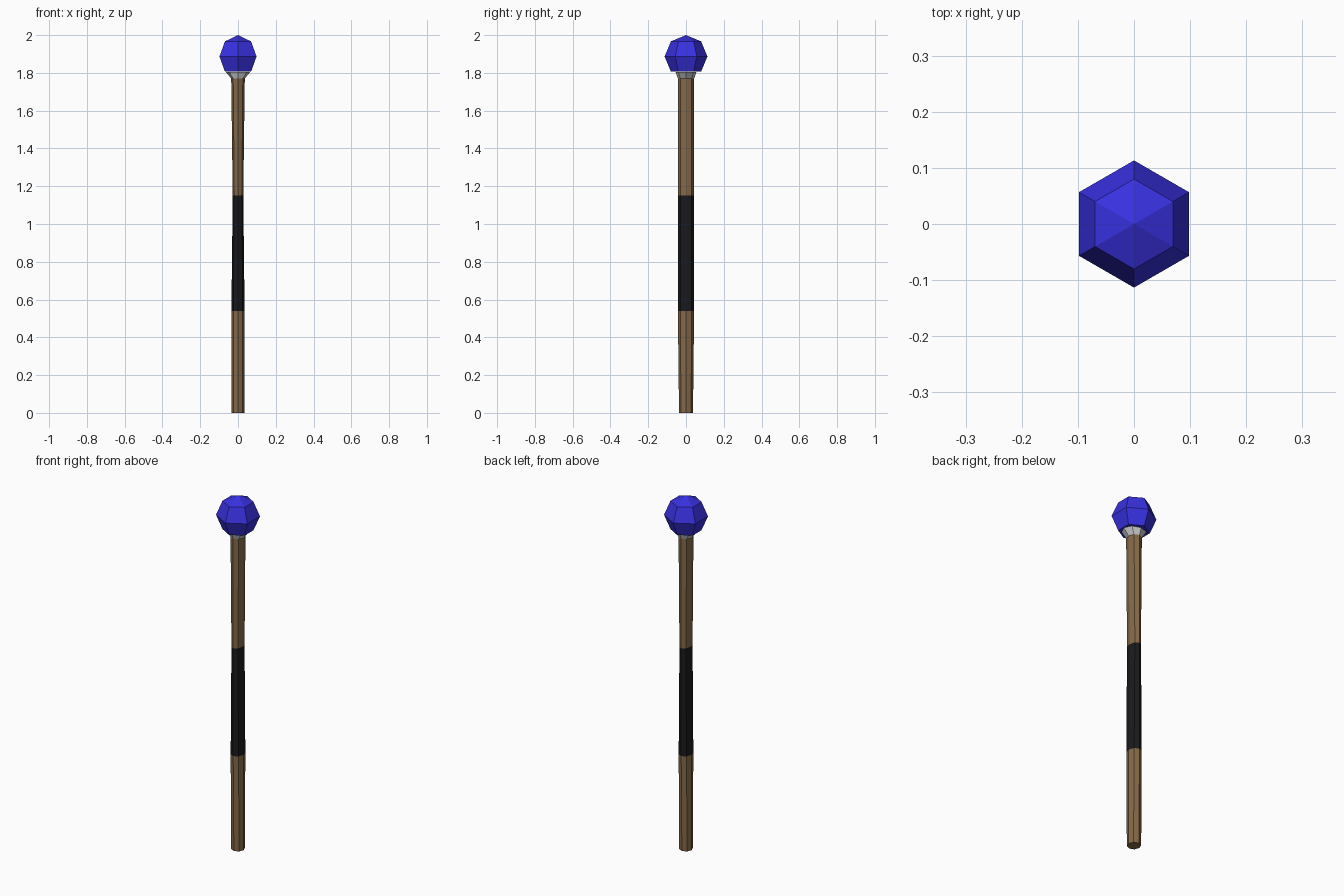
import bpy, bmesh
from math import sin, cos, pi

if "Cube" in bpy.data.objects:
    bpy.data.objects.remove(bpy.data.objects["Cube"])


def mat(name, rgb):
    m = bpy.data.materials.new(name)
    m.diffuse_color = (*rgb, 1)
    m.use_nodes = True
    m.node_tree.nodes["Principled BSDF"].inputs["Base Color"].default_value = m.diffuse_color
    return m


def loft(name, sides, rings, material=None, caps=(True, True)):
    """Skin elliptical rings (z, rx, ry), with corners on the y axis."""
    bm = bmesh.new()
    loops = []
    for z, rx, ry in rings:
        if rx == 0:
            loops.append([bm.verts.new((0, 0, z))])
        else:
            loops.append([bm.verts.new((rx * cos(pi / 2 + 2 * pi * i / sides),
                                        ry * sin(pi / 2 + 2 * pi * i / sides), z))
                          for i in range(sides)])
    for a, b in zip(loops, loops[1:]):
        for i in range(sides):
            j = (i + 1) % sides
            if len(b) == 1:
                bm.faces.new((a[i], a[j], b[0]))
            else:
                bm.faces.new((a[i], a[j], b[j], b[i]))
    if caps[0]:
        bm.faces.new(loops[0][::-1])
    if caps[1] and len(loops[-1]) > 1:
        bm.faces.new(loops[-1])
    bmesh.ops.recalc_face_normals(bm, faces=bm.faces)
    me = bpy.data.meshes.new(name)
    bm.to_mesh(me)
    bm.free()
    ob = bpy.data.objects.new(name, me)
    bpy.context.collection.objects.link(ob)
    if material:
        me.materials.append(material)
    return ob


wood = mat("wood", (0.23, 0.14, 0.065))
black = mat("black_wrap", (0.01, 0.01, 0.012))
blue = mat("blue_gem", (0.04, 0.03, 0.75))

# Wooden shaft, pinched above the grip
loft("lower_shaft", 8, [(0, 0.035, 0.037), (0.54, 0.035, 0.043)], wood, (True, False))
loft("grip_wrap", 8, [(0.54, 0.035, 0.043), (1.15, 0.028, 0.043)], black, (False, False))
loft("upper_shaft", 8, [(1.15, 0.028, 0.043), (1.77, 0.036, 0.043)], wood, (False, False))

# Grey flared socket under the gem
loft("gem_socket", 8, [(1.77, 0.036, 0.043), (1.806, 0.066, 0.056)], None, (False, False))

# Faceted six-sided gem: a coarse ball with a flat base
R, C = 0.1133, 1.8867
h = R * sin(pi / 4)
loft("gem", 6, [(C - h, h, h), (C, R, R), (C + h, h, h), (C + R, 0, 0)], blue)
